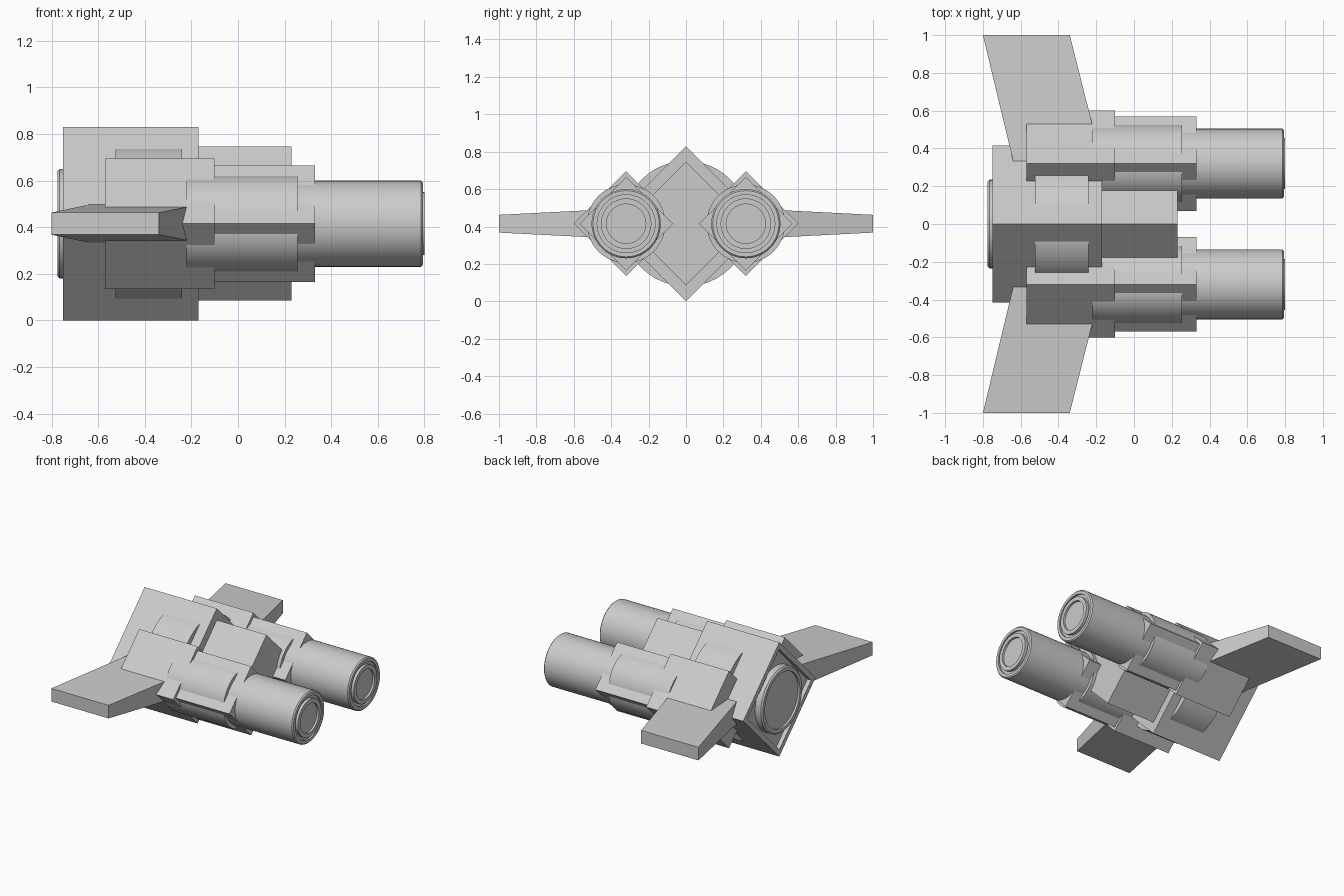
import bpy, bmesh
from math import cos, sin, pi

if "Cube" in bpy.data.objects:
    bpy.data.objects.remove(bpy.data.objects["Cube"])

ZC = 0.415    # height of the common centre line
POD_Y = 0.32  # sideways offset of the pods


def make(name, verts, faces, smooth=False):
    me = bpy.data.meshes.new(name)
    me.from_pydata(verts, [], faces)
    bm = bmesh.new()
    bm.from_mesh(me)
    bmesh.ops.recalc_face_normals(bm, faces=bm.faces)
    bm.to_mesh(me)
    bm.free()
    ob = bpy.data.objects.new(name, me)
    bpy.context.collection.objects.link(ob)
    if smooth:
        bpy.ops.object.select_all(action='DESELECT')
        ob.select_set(True)
        bpy.context.view_layer.objects.active = ob
        bpy.ops.object.shade_smooth_by_angle(angle=0.6)
    return ob


def lathe(name, profile, y=0.0, sides=48, smooth=True):
    """Sweep (x, radius) rings around the x axis and cap both ends."""
    verts = [(x, y + r * cos(2 * pi * i / sides), ZC + r * sin(2 * pi * i / sides))
             for x, r in profile for i in range(sides)]
    faces = [(k * sides + i, k * sides + (i + 1) % sides,
              (k + 1) * sides + (i + 1) % sides, (k + 1) * sides + i)
             for k in range(len(profile) - 1) for i in range(sides)]
    last = (len(profile) - 1) * sides
    faces += [tuple(range(sides)), tuple(range(last, last + sides))]
    return make(name, verts, faces, smooth)


def diamond(name, profile, y=0.0):
    return lathe(name, profile, y, 4, False)


# central hull: rear block with recessed back, and slimmer nose block
diamond("hull_rear", [(-0.72, 0.365), (-0.75, 0.365), (-0.75, 0.415), (-0.17, 0.415)])
diamond("hull_nose", [(-0.30, 0.33), (0.23, 0.33)])
lathe("hull_drum", [(-0.525, 0.335), (-0.24, 0.335)])

# rear exhaust disc with raised rim
lathe("rear_exhaust", [(-0.70, 0.235), (-0.765, 0.235), (-0.775, 0.225),
                       (-0.775, 0.20), (-0.76, 0.20)])

for side, s in (("left", 1), ("right", -1)):
    y = s * POD_Y
    # pod body
    diamond("pod_rear_" + side, [(-0.57, 0.28), (-0.10, 0.28)], y)
    diamond("pod_front_" + side, [(-0.20, 0.25), (0.33, 0.25)], y)
    lathe("pod_drum_" + side, [(-0.22, 0.21), (0.255, 0.21)], y)
    # barrel with stepped muzzle
    lathe("barrel_" + side, [(0.0, 0.185), (0.785, 0.185), (0.793, 0.177),
                             (0.793, 0.155), (0.78, 0.155), (0.78, 0.135),
                             (0.80, 0.135), (0.80, 0.105), (0.785, 0.105)], y)
    # swept, tapering wing
    wing = []
    for wy, x0, x1, h in ((0.30, -0.632, -0.163, 0.083), (1.0, -0.80, -0.34, 0.0475)):
        wing += [(x0, s * wy, ZC - h), (x1, s * wy, ZC - h),
                 (x1, s * wy, ZC + h), (x0, s * wy, ZC + h)]
    make("wing_" + side, wing, [(0, 1, 2, 3), (4, 5, 6, 7), (0, 1, 5, 4),
                                (1, 2, 6, 5), (2, 3, 7, 6), (3, 0, 4, 7)])
